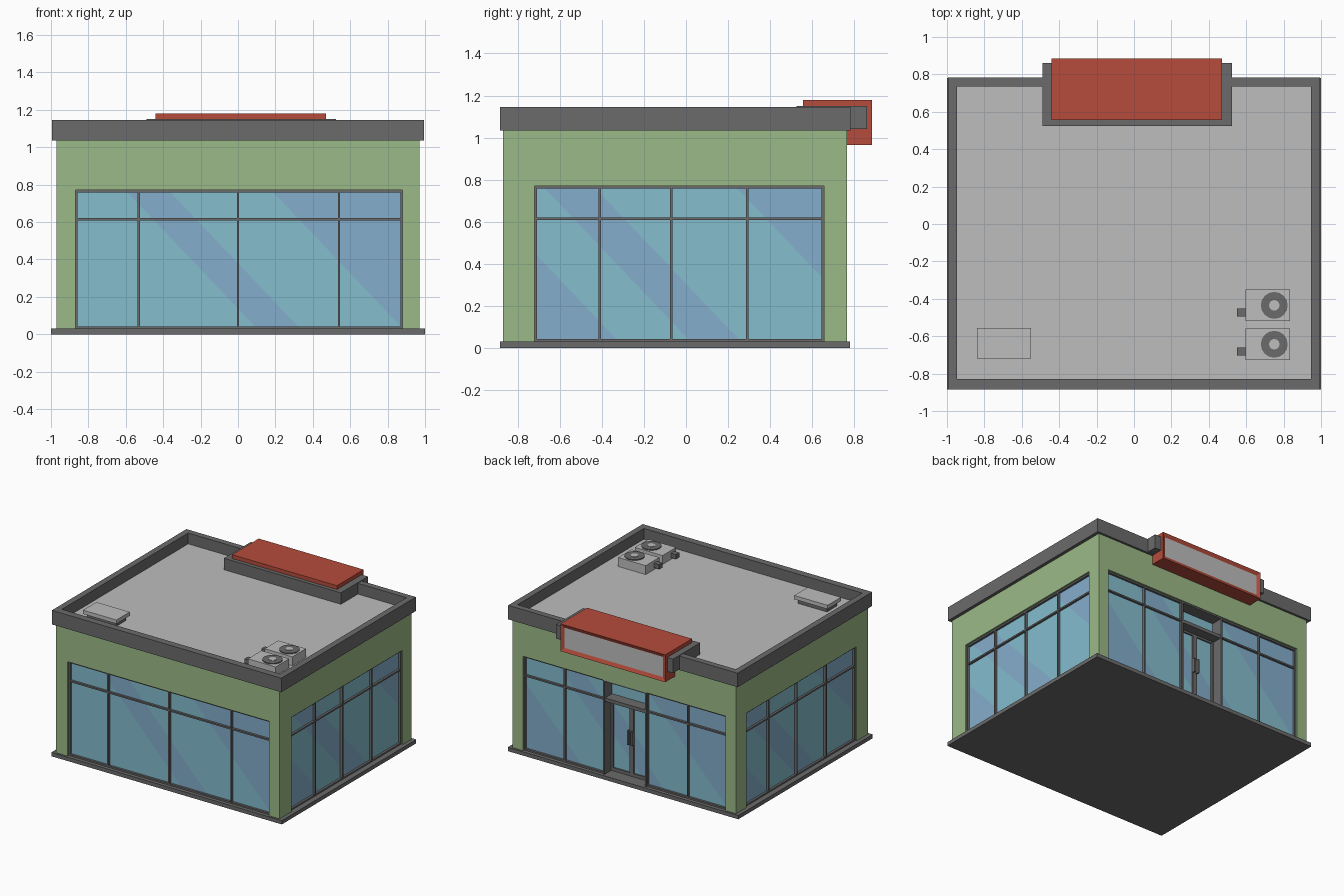
import bpy, bmesh, math
from mathutils import Matrix, Vector

if "Cube" in bpy.data.objects:
    bpy.data.objects.remove(bpy.data.objects["Cube"])


def material(name, r, g, b):
    lin = [((c / 255 + 0.055) / 1.055) ** 2.4 for c in (r, g, b)]
    m = bpy.data.materials.new(name)
    m.diffuse_color = (*lin, 1)
    m.use_nodes = True
    m.node_tree.nodes["Principled BSDF"].inputs["Base Color"].default_value = m.diffuse_color
    return m


GREEN = material("green_wall", 156, 186, 136)
DARK = material("dark_grey", 107, 107, 107)
LIGHT = material("light_grey", 190, 190, 190)
RED = material("red_sign", 182, 76, 60)
GLASS = material("blue_glass", 133, 189, 206)
SHEEN = material("glass_stripe", 133, 174, 204)


def finish(name, bm, *mats):
    me = bpy.data.meshes.new(name)
    bm.to_mesh(me)
    bm.free()
    for m in mats:
        me.materials.append(m)
    ob = bpy.data.objects.new(name, me)
    bpy.context.collection.objects.link(ob)
    return ob


def add_box(bm, x0, x1, y0, y1, z0, z1, frame=Matrix()):
    m = Matrix.Translation(((x0 + x1) / 2, (y0 + y1) / 2, (z0 + z1) / 2))
    s = Matrix.Diagonal((x1 - x0, y1 - y0, z1 - z0, 1))
    bmesh.ops.create_cube(bm, size=1, matrix=frame @ m @ s)


def boxes(name, mat, items, frame=Matrix()):
    bm = bmesh.new()
    for b in items:
        add_box(bm, *b, frame)
    return finish(name, bm, mat)


def side(x, y, turn):
    # wall frame: local x runs right seen from outside, local y goes inward
    return Matrix.Translation((x, y, 0)) @ Matrix.Rotation(math.radians(turn), 4, 'Z')


FRONT, RIGHT = side(0, -0.87, 0), side(0.97, 0, 90)
BACK, LEFT = side(0, 0.765, 180), side(-0.97, 0, 270)
Z0, Z1, ZT = 0.03, 0.77, 0.615


def glass(name, frame, t0, t1, depth, bands, z1=Z1):
    # one pane sheet, cut along diagonals; faces inside a band get the stripe colour
    bm = bmesh.new()
    vs = [bm.verts.new((t, depth, z)) for t, z in ((t0, Z0), (t1, Z0), (t1, z1), (t0, z1))]
    bm.faces.new(vs)
    n = Vector((1, 0, 0.95))
    for s in (e for b in bands for e in b):
        bmesh.ops.bisect_plane(bm, geom=bm.verts[:] + bm.edges[:] + bm.faces[:],
                               plane_co=(s, 0, 0), plane_no=n)
    for f in bm.faces:
        s = f.calc_center_median().dot(n)
        f.material_index = int(any(a < s < b for a, b in bands))
    bm.transform(frame)
    return finish(name, bm, GLASS, SHEEN)


def window(name, frame, t0, t1, mullions, bands):
    glass(name + "_glass", frame, t0, t1, 0.03, bands)
    w, d0, d1 = 0.006, 0.012, 0.036
    bars = [(t - w, t + w, d0, d1, Z0, Z1) for t in (t0 + w, *mullions, t1 - w)]
    bars += [(t0, t1, d0 + 0.001, d1, z - w, z + w) for z in (Z0 + w, ZT, Z1 - w)]
    boxes(name + "_frame", DARK, bars, frame)


# base, walls and roof
boxes("base", DARK, [(-1, 1, -0.885, 0.78, 0, 0.03)])
boxes("wall_header", GREEN, [(-0.97, 0.97, -0.87, 0.765, Z1, 1.04)])
boxes("corner_walls", GREEN, [
    (-0.97, -0.87, -0.87, -0.73, Z0, Z1), (0.88, 0.97, -0.87, -0.72, Z0, Z1),
    (-0.97, -0.88, 0.635, 0.765, Z0, Z1), (0.88, 0.97, 0.655, 0.765, Z0, Z1)])
boxes("roof", LIGHT, [(-0.96, 0.96, -0.85, 0.75, 1.04, 1.06)])
boxes("parapet", DARK, [
    (-0.995, 0.995, -0.885, -0.83, 1.035, 1.145), (-0.995, 0.995, 0.735, 0.782, 1.035, 1.145),
    (-0.995, -0.947, -0.83, 0.735, 1.035, 1.145), (0.947, 0.995, -0.83, 0.735, 1.035, 1.145)])

# shop windows on all four sides
FB = [(0.13, 0.36), (0.91, 3)]
SB = [(-3, -0.29), (0.05, 0.29), (0.965, 3)]
window("front_window", FRONT, -0.87, 0.88, (-0.53, 0, 0.54), FB)
window("right_window", RIGHT, -0.72, 0.655, (-0.41, -0.07, 0.29), SB)
window("left_window", LEFT, -0.635, 0.73, (-0.34, 0.01, 0.37), SB)
BB = [(-3, -0.35), (0.13, 0.36), (0.91, 3)]
window("back_window_a", BACK, -0.88, -0.18, (-0.53,), BB)
window("back_window_b", BACK, 0.18, 0.88, (0.54,), BB)

# recessed entrance with double door
D = 0.10
boxes("entrance_frame", DARK, [
    (-0.19, -0.175, 0.005, D + 0.02, Z0, Z1), (0.175, 0.19, 0.005, D + 0.02, Z0, Z1),
    (-0.175, 0.175, 0.005, D + 0.02, Z1 - 0.012, Z1),
    (-0.175, 0.175, 0.012, D + 0.02, ZT - 0.015, ZT + 0.012)], BACK)
glass("door_glass", BACK, -0.18, 0.18, D, BB)
door = [(-0.018, 0.018, D - 0.012, D + 0.01, Z0, ZT)]
for s in (-1, 1):
    door.append((s * 0.167 - 0.009, s * 0.167 + 0.009, D - 0.012, D + 0.01, Z0, ZT))
door += [(-0.17, 0.17, D - 0.011, D + 0.01, Z0, Z0 + 0.025),
         (-0.17, 0.17, D - 0.011, D + 0.01, ZT - 0.03, ZT)]
boxes("door_frame", DARK, door, BACK)
boxes("door_handles", DARK, [(s * 0.016 - 0.006, s * 0.016 + 0.006, D - 0.035, D - 0.01, 0.28, 0.39)
                             for s in (-1, 1)], BACK)

# sign: bracket, L-shaped red box and inset panel
boxes("sign_bracket", DARK, [(-0.49, 0.525, 0.525, 0.86, 1.04, 1.15)])
bm = bmesh.new()
profile = [(0.555, 1.15), (0.765, 1.15), (0.765, 0.965), (0.885, 0.965), (0.885, 1.18), (0.555, 1.18)]
f = bm.faces.new([bm.verts.new((-0.44, y, z)) for y, z in profile])
ext = bmesh.ops.extrude_face_region(bm, geom=[f])
bmesh.ops.translate(bm, vec=(0.91, 0, 0), verts=[v for v in ext["geom"] if isinstance(v, bmesh.types.BMVert)])
bmesh.ops.recalc_face_normals(bm, faces=bm.faces[:])
panel = max(bm.faces, key=lambda q: q.calc_center_median().y)
bmesh.ops.inset_region(bm, faces=[panel], thickness=0.04, depth=0)
bmesh.ops.translate(bm, vec=(0, -0.012, 0), verts=panel.verts[:])
panel.material_index = 1
finish("sign_box", bm, RED, LIGHT)


# air conditioners with fans and pipe stubs
def disc(bm, x, y, z0, z1, r):
    bmesh.ops.create_cone(bm, cap_ends=True, segments=16, radius1=r, radius2=r, depth=z1 - z0,
                          matrix=Matrix.Translation((x, y, (z0 + z1) / 2)))


for i, y in enumerate((-0.435, -0.643)):
    boxes(f"air_conditioner_{i}", LIGHT, [(0.595, 0.835, y - 0.084, y + 0.084, 1.06, 1.13)])
    boxes(f"pipe_stub_{i}", DARK, [(0.55, 0.595, y - 0.06, y - 0.018, 1.075, 1.11)])
    bm = bmesh.new()
    disc(bm, 0.75, y, 1.125, 1.137, 0.072)
    finish(f"fan_ring_{i}", bm, DARK)
    bm = bmesh.new()
    disc(bm, 0.75, y, 1.13, 1.14, 0.028)
    finish(f"fan_hub_{i}", bm, LIGHT)

# roof hatch
boxes("hatch_base", DARK, [(-0.82, -0.57, -0.70, -0.575, 1.06, 1.095)])
boxes("hatch_lid", LIGHT, [(-0.84, -0.55, -0.72, -0.555, 1.095, 1.125)])
